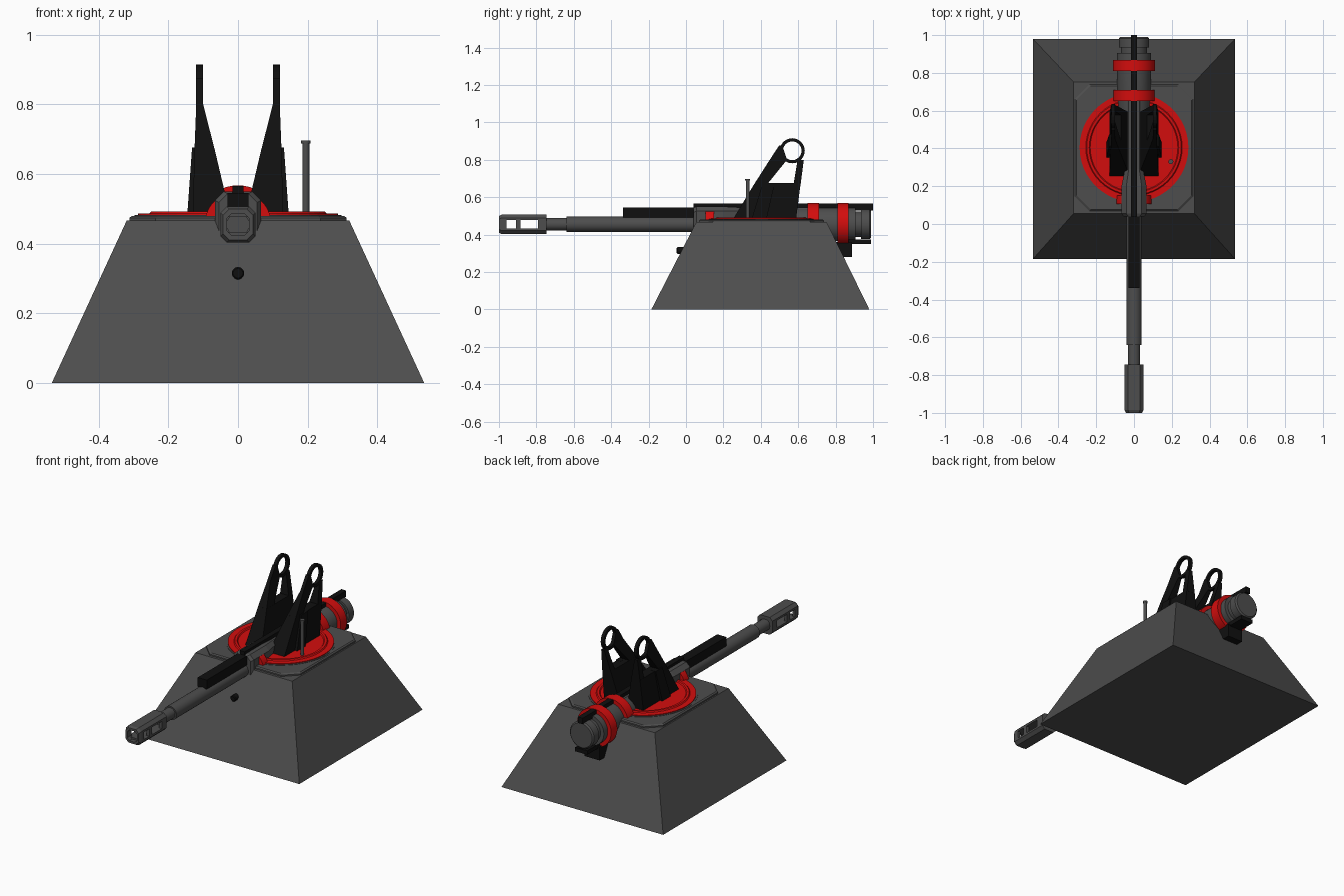
import bpy, math

if "Cube" in bpy.data.objects:
    bpy.data.objects.remove(bpy.data.objects["Cube"])

def material(name, rgb):
    m = bpy.data.materials.new(name)
    m.diffuse_color = (*rgb, 1)
    m.use_nodes = True
    m.node_tree.nodes["Principled BSDF"].inputs["Base Color"].default_value = m.diffuse_color
    return m

GREY = material("gunmetal_grey", (0.075, 0.075, 0.075))
RED = material("signal_red", (0.65, 0.004, 0.004))
BLACK = material("matte_black", (0.005, 0.005, 0.005))
AXIS = 0.455   # height of the barrel axis

def loft(name, rings, mat, tube=False, smooth=False):
    """Skin a list of equal-length rings; cap the ends, or join last to first."""
    n, k = len(rings[0]), len(rings)
    verts = [p for r in rings for p in r]
    faces = []
    for a in range(k if tube else k - 1):
        b = (a + 1) % k
        for i in range(n):
            j = (i + 1) % n
            faces.append((a * n + i, a * n + j, b * n + j, b * n + i))
    if not tube:
        faces.append(tuple(reversed(range(n))))
        faces.append(tuple(range((k - 1) * n, k * n)))
    me = bpy.data.meshes.new(name)
    me.from_pydata(verts, [], faces)
    ob = bpy.data.objects.new(name, me)
    bpy.context.collection.objects.link(ob)
    me.materials.append(mat)
    bpy.ops.object.select_all(action='DESELECT')
    ob.select_set(True)
    bpy.context.view_layer.objects.active = ob
    bpy.ops.object.mode_set(mode='EDIT')
    bpy.ops.mesh.select_all(action='SELECT')
    bpy.ops.mesh.normals_make_consistent(inside=False)
    bpy.ops.object.mode_set(mode='OBJECT')
    if smooth:
        bpy.ops.object.shade_smooth_by_angle(angle=math.radians(35))
    return ob

def circ_y(y, r, n=24, z=AXIS):
    return [(r * math.cos(t), y, z + r * math.sin(t))
            for t in (2 * math.pi * (i + .5) / n for i in range(n))]

def circ_z(z, r, cx, cy, n=48):
    return [(cx + r * math.cos(t), cy + r * math.sin(t), z)
            for t in (2 * math.pi * i / n for i in range(n))]

def rect_z(z, x0, x1, y0, y1):
    return [(x0, y0, z), (x1, y0, z), (x1, y1, z), (x0, y1, z)]

def box(name, x0, x1, y0, y1, z0, z1, mat):
    return loft(name, [rect_z(z0, x0, x1, y0, y1), rect_z(z1, x0, x1, y0, y1)], mat)

def oct2(w, h, c):
    """Chamfered rectangle outline, anticlockwise from the right side."""
    return [(w, h - c), (w - c, h), (c - w, h), (-w, h - c),
            (-w, c - h), (c - w, -h), (w - c, -h), (w, c - h)]

def oct_y(y, w, h, c, z=AXIS):
    return [(a, y, z + b) for a, b in oct2(w, h, c)]

def lathe_y(name, prof, mat, n=24, tube=False, z=AXIS):
    return loft(name, [circ_y(y, r, n, z) for y, r in prof], mat, tube, True)

# Pyramid base and chamfered top plate
loft("base", [rect_z(0, -.535, .535, -.185, .98),
              rect_z(.466, -.32, .32, .055, .752)], GREY)
loft("top_plate", [[(a, .404 + b, z) for a, b in oct2(w, w + .022, .075)]
                   for z, w in ((.46, .312), (.474, .312), (.48, .305))], GREY)

# Turntable
loft("turntable_rim", [circ_z(z, .297, 0, .405) for z in (.47, .482)], GREY)
loft("turntable", [circ_z(z, r, 0, .405) for z, r in
     ((.475, .288), (.486, .288), (.486, .255), (.492, .25), (.492, .237),
      (.486, .232), (.486, .2))], RED)

# Barrel with stepped sections
lathe_y("barrel", [(-.76, .033), (-.64, .033), (-.64, .041), (.06, .041)], GREY)

# Muzzle brake: three bored collars joined by top and bottom slabs
def collar(name, y0, y1, w0):
    f = w0 / .05
    loft(name, [oct_y(y0, w0, .052 * f, .018), oct_y(y0 + .015, .05, .052, .018),
                oct_y(y1, .05, .052, .018), oct_y(y1, .032, .032, .014),
                oct_y(y0, .032, .032, .014)], GREY, tube=True)
collar("muzzle_front", -1, -.96, .043)
collar("muzzle_middle", -.91, -.885, .05)
collar("muzzle_rear", -.79, -.745, .05)
for s, nm in ((1, "top"), (-1, "bottom")):
    sec = [(-.05, .022), (.05, .022), (.05, .034), (.032, .052), (-.032, .052), (-.05, .034)]
    loft("muzzle_slab_" + nm, [[(x, y, AXIS + s * z) for x, z in sec]
                               for y in (-.975, -.75)], GREY)

# Receiver and rear body
loft("receiver", [oct_y(.04, .055, .068, .025, .475), oct_y(.055, .066, .075, .025, .475),
                  oct_y(.2, .066, .075, .025, .475), oct_y(.29, .048, .07, .02, .475),
                  oct_y(.65, .048, .07, .02, .475)], GREY)
lathe_y("rear_body", [(.56, .08), (.6, .09), (.905, .09), (.905, .068), (.935, .068),
                      (.935, .08), (.982, .08), (.99, .072)], GREY, 32)

# Red clamp bands
for nm, y0, y1, r in (("front", .105, .15, .096), ("middle", .65, .71, .113),
                      ("rear", .81, .868, .113)):
    lathe_y("clamp_band_" + nm, [(y0, r), (y1, r), (y1, .06), (y0, .06)], RED, 32, True)

# Top rail and sight strip
box("sight_strip", -.03, .03, -.338, .04, .49, .545, BLACK)
box("top_rail", -.016, .016, .04, 1, .53, .566, BLACK)

# Trigger block under the rear and small front knob
box("rear_grip", -.05, .05, .76, .888, .28, .36, BLACK)
box("rear_grip_tail", -.04, .04, .85, .99, .35, .374, BLACK)
lathe_y("front_knob", [(-.05, .014), (-.046, .018), (.02, .018)], BLACK, 16, z=.315)

# Antenna post
loft("post", [circ_z(z, r, .195, .33, 12) for z, r in
     ((.47, .01), (.688, .01), (.688, .0135), (.697, .0135))], GREY, smooth=True)

# Twin lifting brackets: lower block, two legs, top eye
def bracket(side, s):
    def part(name, *rows):
        loft(side + "_" + name,
             [rect_z(z, s * xi, s * xo, y0, y1) for z, xi, xo, y0, y1 in rows], BLACK)
    part("bracket_block", (.48, .022, .13, .25, .588), (.675, .068, .125, .368, .613))
    part("bracket_pad", (.48, .1, .146, .35, .43), (.676, .1, .132, .41, .475))
    part("bracket_front_leg", (.67, .067, .125, .365, .435),
         (.8, .1, .12, .448, .54), (.875, .1, .12, .497, .515))
    part("bracket_rear_leg", (.67, .067, .125, .575, .613), (.8, .1, .12, .597, .63))
    rings = [[(s * x, .568 + r * math.cos(t), .848 + r * math.sin(t))
              for t in (2 * math.pi * i / 24 for i in range(24))]
             for x, r in ((.1, .067), (.12, .067), (.12, .05), (.1, .05))]
    loft(side + "_bracket_eye", rings, BLACK, tube=True)

bracket("right", 1)
bracket("left", -1)
